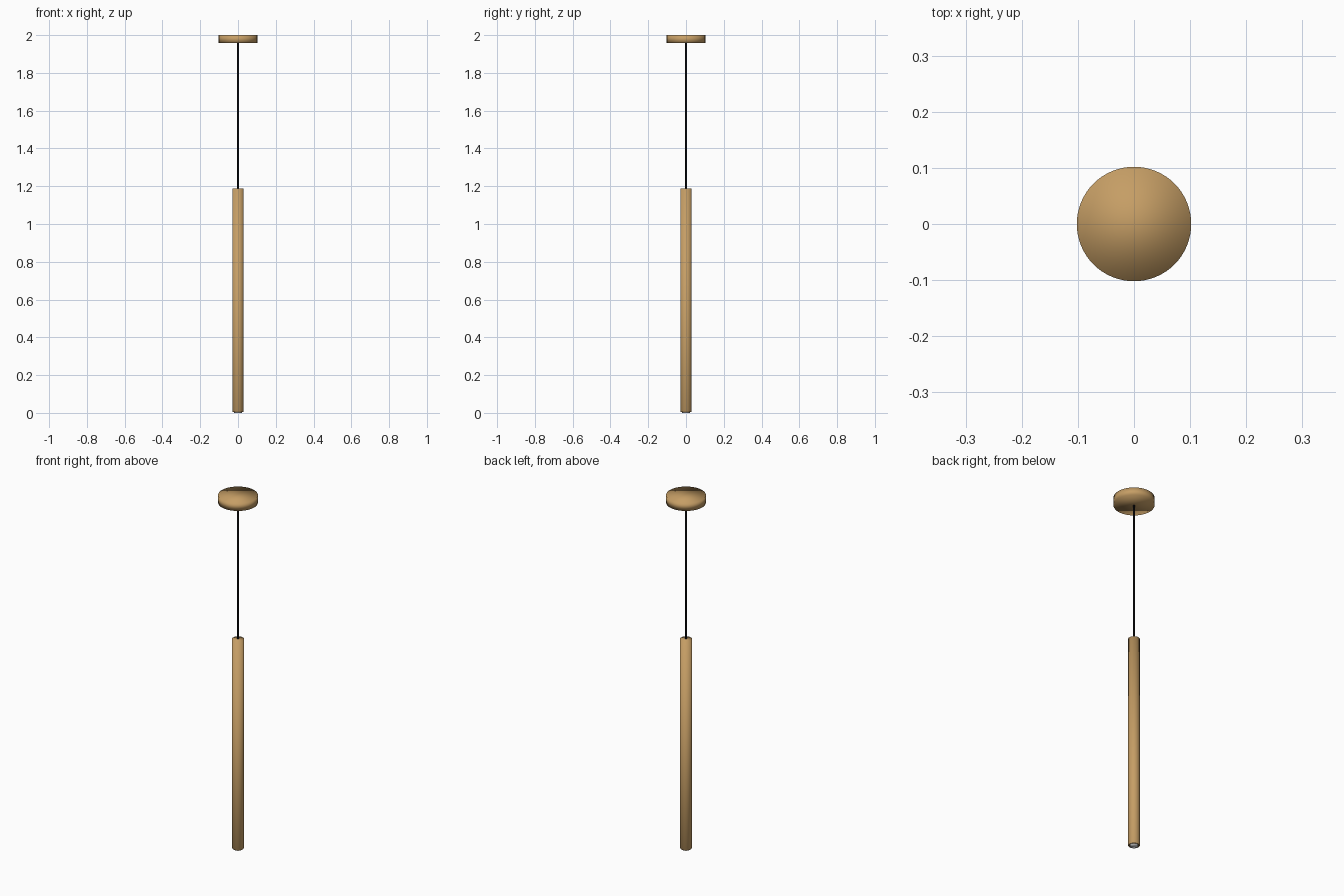
import bpy, bmesh, math

if "Cube" in bpy.data.objects:
    bpy.data.objects.remove(bpy.data.objects["Cube"])

SIDES = 64


def material(name, color):
    m = bpy.data.materials.new(name)
    m.diffuse_color = color
    m.use_nodes = True
    m.node_tree.nodes["Principled BSDF"].inputs["Base Color"].default_value = m.diffuse_color
    return m


def lathe(name, profile, mat=None, sides=SIDES):
    """Closed turned solid from (radius, z) rings, capped at both ends."""
    bm = bmesh.new()
    rings = [[bm.verts.new((r * math.cos(2 * math.pi * i / sides),
                            r * math.sin(2 * math.pi * i / sides), z))
              for i in range(sides)] for r, z in profile]
    for a, b in zip(rings, rings[1:]):
        for i in range(sides):
            j = (i + 1) % sides
            bm.faces.new((a[i], a[j], b[j], b[i]))
    bm.faces.new(rings[0][::-1])
    bm.faces.new(rings[-1])
    bmesh.ops.recalc_face_normals(bm, faces=bm.faces[:])
    for f in bm.faces:
        f.smooth = True
    mesh = bpy.data.meshes.new(name)
    bm.to_mesh(mesh)
    bm.free()
    ob = bpy.data.objects.new(name, mesh)
    bpy.context.collection.objects.link(ob)
    if mat:
        mesh.materials.append(mat)
    return ob


brass = material("brass", (0.56, 0.34, 0.13, 1))
black = material("black_cord", (0.01, 0.01, 0.012, 1))

# Ceiling canopy
lathe("ceiling_canopy", [(0.102, 1.957), (0.102, 2.0)], brass)

# Suspension cord
lathe("cord", [(0.004, 1.18), (0.004, 1.96)], black, 16)

# Long tube shade with a shallow recess at the lower end
lathe("tube_shade", [(0.023, 0.012), (0.023, 0.004), (0.027, 0.004),
                     (0.030, 0.008), (0.030, 1.188)], brass)

# Light diffuser set into the lower end
lathe("diffuser", [(0.021, 0.0), (0.021, 0.014)])
